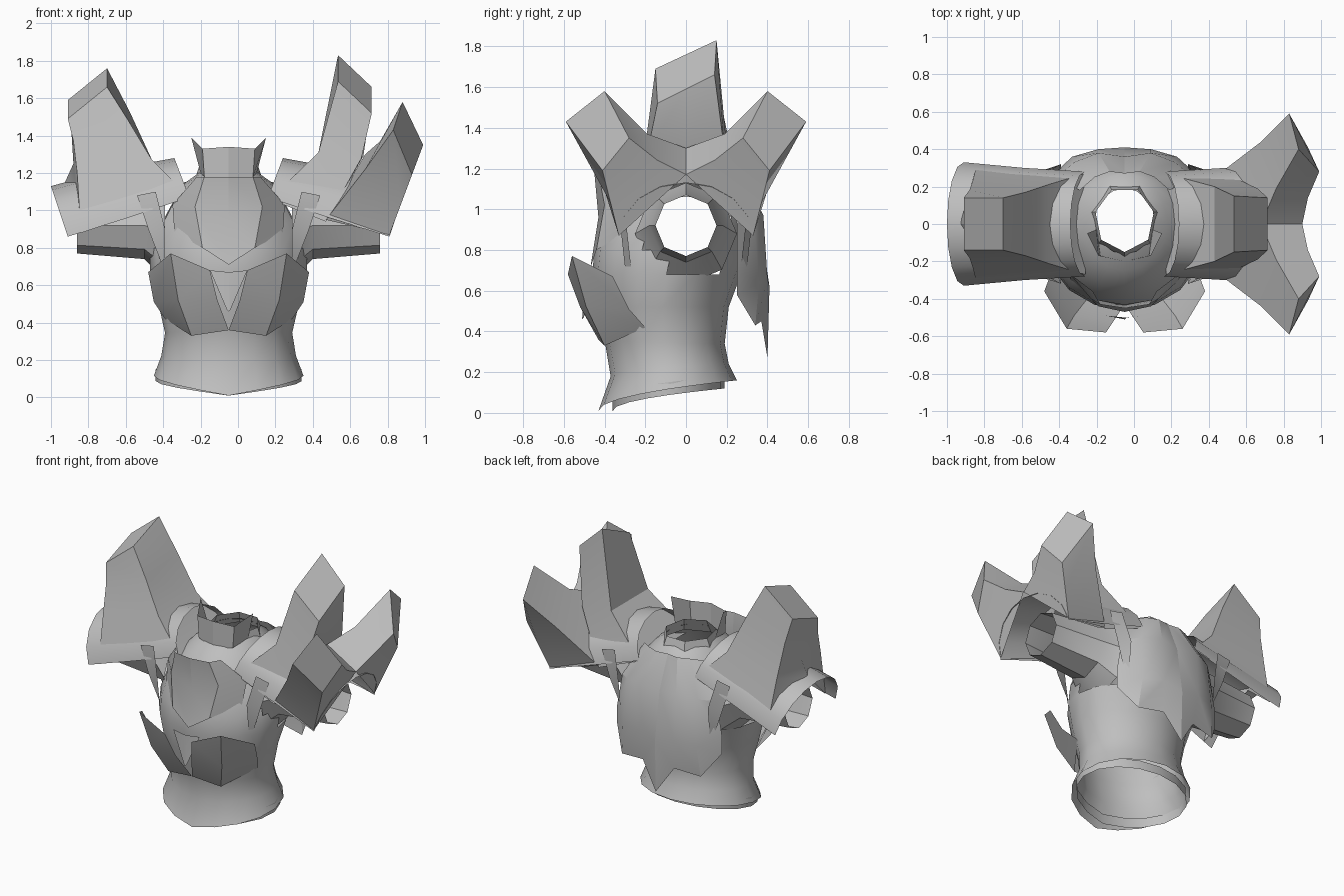
import bpy, bmesh, math

if "Cube" in bpy.data.objects:
    bpy.data.objects.remove(bpy.data.objects["Cube"], do_unlink=True)

CENTRE = -.05
SIDES = {"right": -1, "left": 1}
ENDS = {"front": 1, "back": -1}

steel = bpy.data.materials.new("plain_grey_steel")
steel.use_nodes = True
steel.diffuse_color = (.52, .52, .52, 1)
steel.node_tree.nodes["Principled BSDF"].inputs["Base Color"].default_value = steel.diffuse_color


def loft(name, rows, closed=False, cap=False, skip=None, sharp=35):
    """Skin rows of points into one plate or tube."""
    bm = bmesh.new()
    rings = [[bm.verts.new(p) for p in row] for row in rows]
    for low, high in zip(rings, rings[1:]):
        count = len(low)
        for i in range(count if closed else count - 1):
            j = (i + 1) % count
            corners = [low[i], low[j], high[j], high[i]]
            middle = sum((v.co for v in corners[1:]), corners[0].co.copy()) / 4
            if not (skip and skip(middle)):
                bm.faces.new(corners)
    if cap:
        bm.faces.new(rings[-1])
    bmesh.ops.recalc_face_normals(bm, faces=bm.faces)
    mesh = bpy.data.meshes.new(name)
    bm.to_mesh(mesh)
    bm.free()
    obj = bpy.data.objects.new(name, mesh)
    bpy.context.collection.objects.link(obj)
    mesh.materials.append(steel)
    bpy.ops.object.select_all(action="DESELECT")
    obj.select_set(True)
    bpy.context.view_layer.objects.active = obj
    bpy.ops.object.shade_smooth_by_angle(angle=math.radians(sharp))
    return obj


def flip(rows, side=1, end=1):
    """Place rows given from the body centre on either side or end."""
    return [[(CENTRE + side * x, end * y, z) for x, y, z in row] for row in rows]


def both(row):
    """Continue a half row, starting at the centre, across the body."""
    return [(-x, y, z) for x, y, z in row[:0:-1]] + row


def oval(front_z, back_z, width, front_y, back_y, count=16):
    """Body cross section whose front and back differ in height."""
    ring = []
    for i in range(count):
        a = math.tau * i / count
        k = (1 - math.cos(a)) / 2
        ring.append((CENTRE + width * math.sin(a), front_y + (back_y - front_y) * k,
                     front_z + (back_z - front_z) * math.sqrt(k)))
    return ring


def in_armhole(p):
    return abs(p.x - CENTRE) > .2 and math.hypot(p.y, p.z - .9) < .21


# Torso shell with open armholes, and the skirt band under it
loft("torso", [
    oval(.01, .16, .40, -.43, .25), oval(.18, .24, .36, -.37, .21),
    oval(.36, .34, .34, -.40, .19), oval(.52, .52, .38, -.44, .21),
    oval(.68, .68, .42, -.46, .27), oval(.80, .80, .42, -.45, .31),
    oval(.93, .93, .38, -.41, .33), oval(1.06, 1.06, .31, -.34, .31),
    oval(1.15, 1.15, .23, -.25, .27), oval(1.2, 1.2, .16, -.16, .19),
], closed=True, skip=in_armhole)
loft("skirt_band", [oval(.01, .12, .39, -.36, .19), oval(.08, .18, .39, -.36, .19)], closed=True)

# Neck collar: low ring all round, raised pointed front
loft("neck_ring", [oval(1.14, 1.16, .19, -.20, .23, 7), oval(1.24, 1.24, .16, -.15, .2, 7)], closed=True)
loft("collar_front", flip([
    both([(0, -.2, 1.16), (.13, -.17, 1.18), (.15, -.03, 1.2)]),
    both([(0, -.2, 1.34), (.14, -.17, 1.33), (.20, -.05, 1.39)]),
]), sharp=20)

# Throat guard
loft("throat_guard", flip([
    both([(0, -.45, 1.18), (.13, -.43, 1.18), (.17, -.36, 1.18)]),
    both([(0, -.43, .96), (.18, -.40, 1.02), (.30, -.26, 1.03)]),
    both([(0, -.47, .71), (.14, -.44, .80), (.29, -.30, .88)]),
]), sharp=20)

# Flared breast plates with a wedge between them
for side_name, s in SIDES.items():
    loft(side_name + "_breast_plate", flip([
        [(.10, -.58, .68), (.31, -.56, .77), (.43, -.36, .67)],
        [(.06, -.52, .52), (.27, -.49, .52), (.40, -.28, .51)],
        [(0, -.43, .36), (.20, -.40, .33), (.34, -.20, .42)],
    ], s), sharp=25)
loft("breast_wedge", flip([
    [(-.1, -.49, .68), (0, -.5, .67), (.1, -.49, .68)],
    [(-.01, -.5, .47), (0, -.51, .46), (.01, -.5, .47)],
]))

# Back plates meeting on a centre seam
for side_name, s in SIDES.items():
    loft(side_name + "_back_plate", flip([
        [(0, .27, 1.17), (.08, .28, 1.17), (.16, .25, 1.17), (.24, .18, 1.15)],
        [(0, .36, .95), (.14, .38, .97), (.27, .33, .95), (.36, .25, .93)],
        [(0, .41, .62), (.14, .40, .66), (.28, .36, .64), (.40, .25, .70)],
        [(0, .40, .27), (.12, .37, .45), (.30, .34, .43), (.40, .25, .58)],
    ], s), sharp=25)


def arm_ring(x, radius, middle, count=8):
    return [(x, radius * math.cos(math.tau * i / count),
             middle + radius * math.sin(math.tau * i / count)) for i in range(count)]


def arch(low, crown, radius, count=8):
    """Half hoop from low front edge over the crown to the low back edge."""
    hoop = []
    for i in range(count + 1):
        a = math.pi * i / count
        k = math.sin(a)
        hoop.append((low[0] + (crown[0] - low[0]) * k, -radius * math.cos(a),
                     low[1] + (crown[1] - low[1]) * k))
    return hoop


# Sleeves, shoulder shells and armpit straps
for side_name, s in SIDES.items():
    loft(side_name + "_sleeve", flip([
        arm_ring(.34, .25, .88), arm_ring(.45, .18, .92), arm_ring(.81, .15, .92),
    ], s), closed=True)
    loft(side_name + "_shoulder_shell", flip([
        arch((.21, 1.07), (.29, 1.28), .28), arch((.54, .96), (.62, 1.22), .30),
        arch((.86, .86), (.95, 1.13), .33),
    ], s))
    for end_name, e in ENDS.items():
        loft(side_name + "_" + end_name + "_strap", flip([
            [(.39, -.29, 1.1), (.49, -.29, 1.08)], [(.34, -.32, .9), (.43, -.29, .9)],
            [(.34, -.3, .72), (.36, -.27, .72)],
        ], s, e))


def horn_ring(inner, crown, outer, inner_y, outer_y, tilt=0):
    """Five-sided section: inner edge, outer edge and a crown on the outer side."""
    (ix, iz), (cx, cz), (ox, oz) = inner, crown, outer
    return [(ix, -inner_y, iz - tilt), (ox, -outer_y, oz - tilt), (cx, 0, cz),
            (ox, outer_y, oz + tilt), (ix, inner_y, iz + tilt)]


# Single broad horn on the right shoulder
loft("right_horn", flip([
    horn_ring((.21, 1.07), (.88, 1.14), (.79, .88), .27, .32),
    horn_ring((.41, 1.27), (.83, 1.25), (.81, 1.2), .21, .24),
    horn_ring((.53, 1.5), (.84, 1.41), (.83, 1.4), .17, .18, .03),
    horn_ring((.65, 1.71), (.86, 1.54), (.86, 1.54), .14, .14, .05),
], -1), closed=True, cap=True, sharp=22)

# Tall horn on the left shoulder
loft("left_tall_horn", flip([
    horn_ring((.22, 1.06), (.68, 1.22), (.52, .94), .27, .28),
    horn_ring((.48, 1.31), (.72, 1.29), (.71, 1.28), .20, .19),
    horn_ring((.585, 1.76), (.765, 1.59), (.765, 1.59), .15, .14, .07),
], 1), closed=True, cap=True, sharp=22)

# Forked horn pair sweeping out from the left shoulder
for end_name, e in ENDS.items():
    loft("left_" + end_name + "_fork_horn", flip([
        [(.52, -.28, .95), (.73, 0, 1.3), (.95, 0, 1.17), (.86, -.33, .87)],
        [(.73, -.44, 1.22), (.81, -.19, 1.37), (.98, -.14, 1.24), (.92, -.37, 1.03)],
        [(.88, -.59, 1.43), (.93, -.40, 1.58), (1.04, -.28, 1.35), (.98, -.41, 1.19)],
    ], 1, e), closed=True, cap=True, sharp=22)
